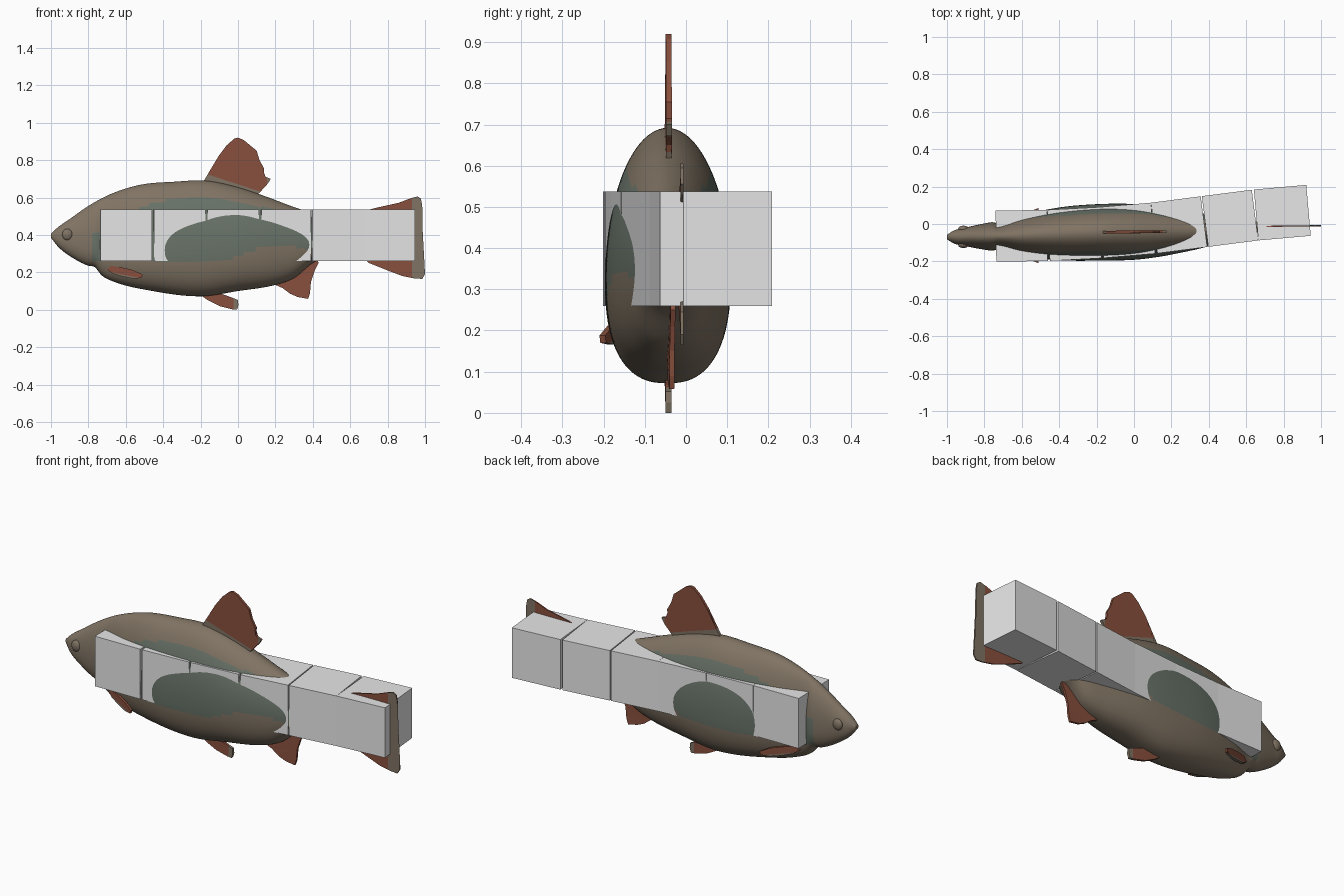
import bpy, bmesh, math
from mathutils import Vector

if "Cube" in bpy.data.objects:
    bpy.data.objects.remove(bpy.data.objects["Cube"])


def material(name, rgb):
    m = bpy.data.materials.new(name)
    m.diffuse_color = (*rgb, 1)
    m.use_nodes = True
    m.node_tree.nodes["Principled BSDF"].inputs["Base Color"].default_value = m.diffuse_color
    return m


BROWN = material("brown skin", (0.215, 0.172, 0.125))
GREEN = material("grey green flank", (0.138, 0.168, 0.138))
RED = material("rust red fin", (0.25, 0.08, 0.047))
GREY = material("light grey", (0.8, 0.8, 0.8))


def curve(pts):
    """Smooth function through (x, value) points."""
    xs, ys = zip(*pts)
    n = len(xs)
    sl = [(ys[i + 1] - ys[i]) / (xs[i + 1] - xs[i]) for i in range(n - 1)]
    tan = [sl[0]] + [(sl[i - 1] + sl[i]) / 2 for i in range(1, n - 1)] + [sl[-1]]

    def f(x):
        x = min(max(x, xs[0]), xs[-1])
        i = max(k for k in range(n - 1) if xs[k] <= x)
        h = xs[i + 1] - xs[i]
        t = (x - xs[i]) / h
        return ((2*t**3 - 3*t*t + 1) * ys[i] + (t**3 - 2*t*t + t) * h * tan[i]
                + (3*t*t - 2*t**3) * ys[i + 1] + (t**3 - t*t) * h * tan[i + 1])
    return f


def finish(name, bm, mats, smooth=None):
    bmesh.ops.recalc_face_normals(bm, faces=bm.faces)
    me = bpy.data.meshes.new(name)
    bm.to_mesh(me)
    bm.free()
    ob = bpy.data.objects.new(name, me)
    bpy.context.collection.objects.link(ob)
    for m in mats:
        me.materials.append(m)
    if smooth:
        bpy.ops.object.select_all(action='DESELECT')
        ob.select_set(True)
        bpy.context.view_layer.objects.active = ob
        bpy.ops.object.shade_smooth_by_angle(angle=math.radians(smooth))
    return ob


# body outline curves along its length
top = curve([(-1, .405), (-.97, .435), (-.9, .485), (-.8, .555), (-.7, .61), (-.6, .648),
             (-.5, .672), (-.35, .684), (-.17, .69), (0, .655), (.15, .605), (.32, .542),
             (.5, .49), (.75, .46)])
low = curve([(-1, .385), (-.96, .335), (-.88, .275), (-.8, .235), (-.765, .228), (-.73, .185),
             (-.65, .145), (-.5, .108), (-.2, .072), (0, .1), (.2, .133), (.3, .17),
             (.4, .25), (.55, .31), (.75, .34)])
half = curve([(-1, .012), (-.96, .036), (-.9, .05), (-.8, .07), (-.76, .076), (-.73, .072),
              (-.6, .108), (-.4, .141), (-.2, .151), (0, .149), (.12, .136), (.25, .114),
              (.4, .086), (.55, .05), (.75, .012)])
wide = curve([(-1, .395), (-.8, .36), (-.5, .32), (-.1, .33), (.2, .34), (.4, .35), (.75, .4)])
mid = curve([(-1, -.07), (-.7, -.065), (-.2, -.045), (.3, -.038), (.75, -.012), (1, -.01)])
flank_top = curve([(-.55, .53), (-.47, .565), (-.2, .597), (0, .575), (.2, .535), (.6, .45)])
flank_low = curve([(-.55, .27), (-.4, .26), (-.08, .26), (.1, .325), (.25, .345), (.4, .32), (.6, .36)])

# body loft with green flanks and gill edge
NX, NA = 160, 96
bm = bmesh.new()
rings = []
for i in range(NX + 1):
    x = -1 + 1.75 * i / NX
    ring = []
    for k in range(NA):
        a = 2 * math.pi * k / NA
        c, s = math.cos(a), math.sin(a)
        e = 1.0 if s >= 0 else 0.8
        h = top(x) - wide(x) if s >= 0 else wide(x) - low(x)
        ring.append(bm.verts.new((x, mid(x) + half(x) * math.copysign(abs(c)**e, c),
                                  wide(x) + h * math.copysign(abs(s)**e, s))))
    rings.append(ring)
for r, q in zip(rings, rings[1:]):
    for k in range(NA):
        j = (k + 1) % NA
        f = bm.faces.new((r[k], r[j], q[j], q[k]))
        p = f.calc_center_median()
        flank = -.53 < p.x < .6 and flank_low(p.x) < p.z < flank_top(p.x)
        gill = -.78 < p.x < -.74 and .26 < p.z < .41
        f.material_index = int(flank or gill)
bm.faces.new(rings[0])
bm.faces.new(rings[-1])
finish("body", bm, [BROWN, GREEN], 50)


# fins: thin plates, cut along a line where the colour changes
def fin(name, pts, thick=.009, y=mid, cuts=()):
    bm = bmesh.new()
    sides = [[bm.verts.new((x, y(x) + d * thick / 2, z)) for x, z in pts] for d in (-1, 1)]
    for s in sides:
        bm.faces.new(s)
    n = len(pts)
    for i in range(n):
        j = (i + 1) % n
        bm.faces.new((sides[0][i], sides[0][j], sides[1][j], sides[1][i]))
    bmesh.ops.triangulate(bm, faces=bm.faces)
    cuts = [(Vector((x, 0, z)), Vector((nx, 0, nz))) for x, z, nx, nz in cuts]
    for co, no in cuts:
        bmesh.ops.bisect_plane(bm, geom=bm.verts[:] + bm.edges[:] + bm.faces[:],
                               plane_co=co, plane_no=no)
    for f in bm.faces:
        p = f.calc_center_median()
        f.material_index = int(any((p - co).dot(no) > 0 for co, no in cuts))
    return finish(name, bm, [RED, BROWN])


fin("dorsal_fin", [(-.2, .66), (-.165, .69), (-.135, .75), (-.105, .82), (-.06, .88), (-.02, .915),
                   (0, .92), (.03, .908), (.1, .85), (.115, .80), (.14, .755), (.135, .715),
                   (.175, .70), (.16, .675), (.125, .65), (.11, .62), (.1, .59)],
    .014, cuts=[(-.12, .71, -.31, -.95), (.155, 0, 1, 0)])
fin("pelvic_fin", [(-.21, .1), (-.2, .078), (-.16, .05), (-.1, .02), (-.03, .002), (-.005, 0),
                   (.002, .025), (0, .052), (-.04, .068), (-.12, .075), (-.13, .1)],
    .014, cuts=[(-.025, 0, 1, 0)])
fin("anal_fin", [(.19, .16), (.2, .133), (.24, .115), (.28, .085), (.32, .068), (.375, .058),
                 (.385, .09), (.39, .15), (.41, .21), (.43, .25), (.42, .3), (.3, .28)], .012)
fin("tail_fin", [(.6, .46), (.68, .53), (.76, .55), (.86, .572), (.92, .595), (.96, .606),
                 (.978, .595), (.985, .555), (.965, .53), (.93, .505), (.86, .46), (.82, .39),
                 (.86, .31), (.93, .275), (.99, .245), (1, .19), (.985, .165), (.94, .168),
                 (.88, .18), (.8, .21), (.7, .25), (.6, .34)],
    .007, cuts=[(.93, 0, 1, 0)])
pectoral = [(-.7, .215), (-.68, .235), (-.63, .228), (-.56, .212), (-.51, .188), (-.515, .17),
            (-.56, .166), (-.62, .178), (-.67, .193)]
for side, name in ((-1, "pectoral_fin_front"), (1, "pectoral_fin_back")):
    fin(name, pectoral, .014, lambda x: -.062 + side * (.065 + .4 * (x + .7)),
        cuts=[(-.6, .184, -.2, -1)])

# eyes
for side, name in ((-1, "eye_front"), (1, "eye_back")):
    bm = bmesh.new()
    bmesh.ops.create_uvsphere(bm, u_segments=24, v_segments=14, radius=.028)
    for v in bm.verts:
        v.co = Vector((v.co.x - .912, v.co.y * .6 + mid(-.912) + side * .043, v.co.z * 1.1 + .402))
    finish(name, bm, [BROWN], 60)

# chain of six boxes following the spine
joints = [(-.738, -.065), (-.46, -.061), (-.178, -.046), (.105, -.022), (.377, .013),
          (.65, .048), (.933, .073)]
for i, (a, b) in enumerate(zip(joints, joints[1:])):
    a, b = Vector((*a, 0)), Vector((*b, 0))
    d = (b - a).normalized()
    side = Vector((-d.y, d.x, 0)) * .1365
    a, b = a + d * (.003 if i else 0), b - d * (.003 if i < 5 else 0)
    bm = bmesh.new()
    loops = [[bm.verts.new(p + Vector((0, 0, z))) for p in (a - side, b - side, b + side, a + side)]
             for z in (.26, .537)]
    for l in loops:
        bm.faces.new(l)
    for k in range(4):
        j = (k + 1) % 4
        bm.faces.new((loops[0][k], loops[0][j], loops[1][j], loops[1][k]))
    finish(f"spine_box_{i + 1}", bm, [GREY])
